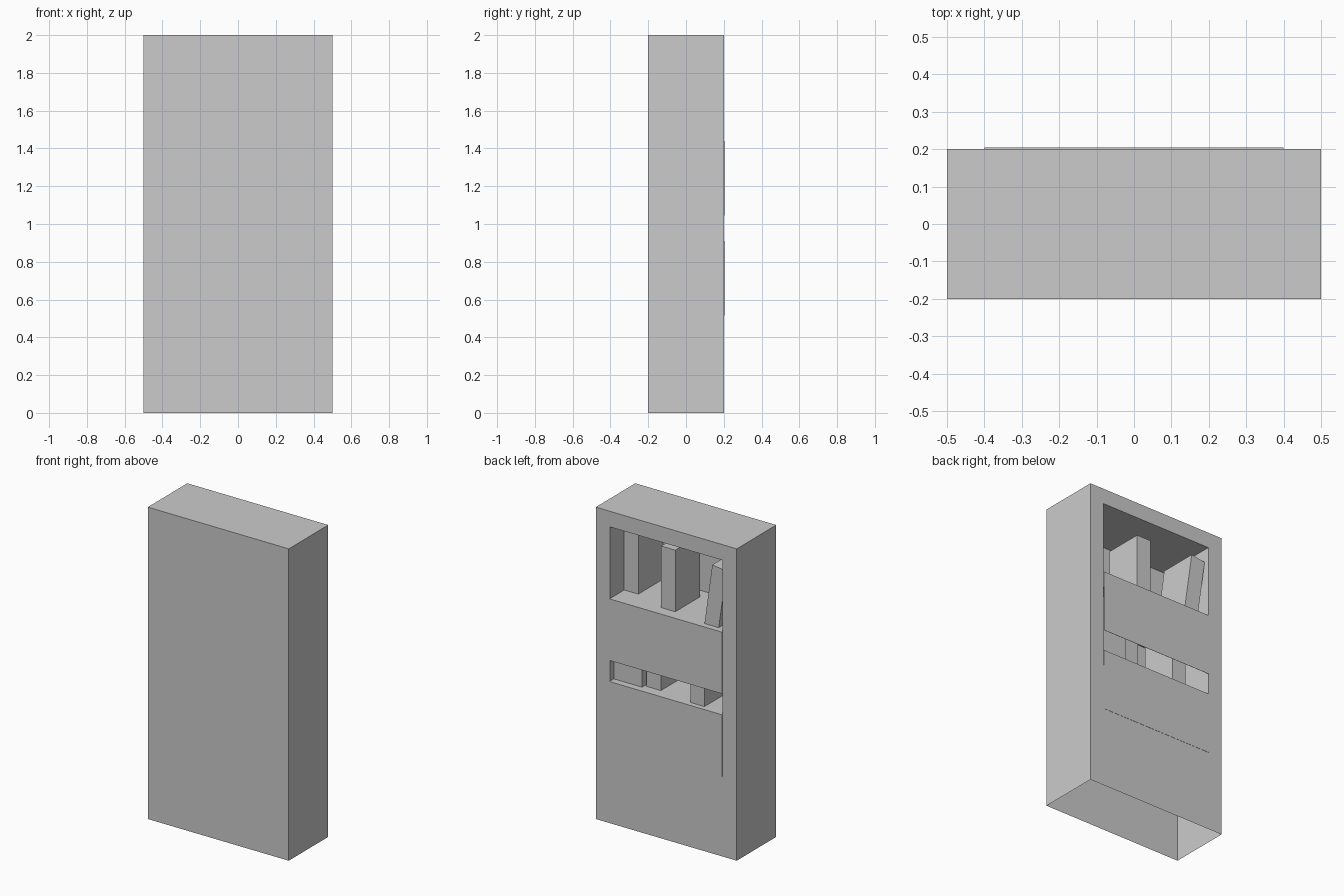
import bpy, bmesh, math
from mathutils import Matrix, Vector

if "Cube" in bpy.data.objects:
    bpy.data.objects.remove(bpy.data.objects["Cube"])


def finish(name, bm):
    mesh = bpy.data.meshes.new(name)
    bm.normal_update()
    bm.to_mesh(mesh)
    bm.free()
    obj = bpy.data.objects.new(name, mesh)
    bpy.context.collection.objects.link(obj)
    return obj


def new_box(size, centre):
    bm = bmesh.new()
    bmesh.ops.create_cube(bm, size=1)
    bmesh.ops.scale(bm, vec=size, verts=bm.verts)
    bmesh.ops.translate(bm, vec=centre, verts=bm.verts)
    bm.normal_update()
    return bm


# Cabinet: shell open underneath, with a deep recess on the +y side
INNER_Y = -0.195
bm = new_box((1, 0.4, 2), (0, 0, 1))
floor = [f for f in bm.faces if f.normal.z < -0.9]
bmesh.ops.delete(bm, geom=floor, context='FACES_ONLY')
opening = next(f for f in bm.faces if f.normal.y > 0.9)
bmesh.ops.inset_individual(bm, faces=[opening], thickness=0.1)
for v in opening.verts:
    v.co.x = math.copysign(0.4, v.co.x)
    v.co.z = 1.9 if v.co.z > 1 else 0.9
bmesh.ops.inset_individual(bm, faces=[opening], thickness=0, depth=0)
for v in opening.verts:
    v.co.y = INNER_Y
finish("cabinet", bm)


# Shelves: slab with a thin panel hanging from its open edge
def shelf(name, top):
    profile = [(INNER_Y, top), (INNER_Y, top - 0.1), (0.2025, top - 0.1),
               (0.2025, top - 0.395), (0.204, top - 0.395), (0.204, top)]
    bm = bmesh.new()
    face = bm.faces.new([bm.verts.new((-0.4, y, z)) for y, z in profile])
    ext = bmesh.ops.extrude_face_region(bm, geom=[face])
    moved = [g for g in ext["geom"] if isinstance(g, bmesh.types.BMVert)]
    bmesh.ops.translate(bm, vec=(0.8, 0, 0), verts=moved)
    if not any(len(f.verts) == 6 and f.calc_center_median().x < -0.39 for f in bm.faces):
        bm.faces.new([v for v in bm.verts if v.co.x < 0])
    bmesh.ops.recalc_face_normals(bm, faces=bm.faces)
    finish(name, bm)


UPPER, LOWER = 1.44, 0.91
shelf("upper_shelf", UPPER)
shelf("lower_shelf", LOWER)


# Books: (right-hand x edge, open-side y, shelf top, lean in degrees)
books = [
    (0.40, 0.055, UPPER, 0),
    (0.085, 0.13, UPPER, 0),
    (-0.247, 0.165, UPPER, 8),
    (0.40, 0.16, LOWER, 0),
    (0.30, 0.16, LOWER, 0),
    (0.184, 0.135, LOWER, 0),
    (-0.15, 0.17, LOWER, 0),
]
for i, (x, y, z, lean) in enumerate(books, 1):
    bm = new_box((0.1, 0.25, 0.395), (-0.05, -0.125, 0.1975))
    bm.transform(Matrix.Translation(Vector((x, y, z))) @ Matrix.Rotation(math.radians(-lean), 4, 'Y'))
    finish(f"book_{i}", bm)
